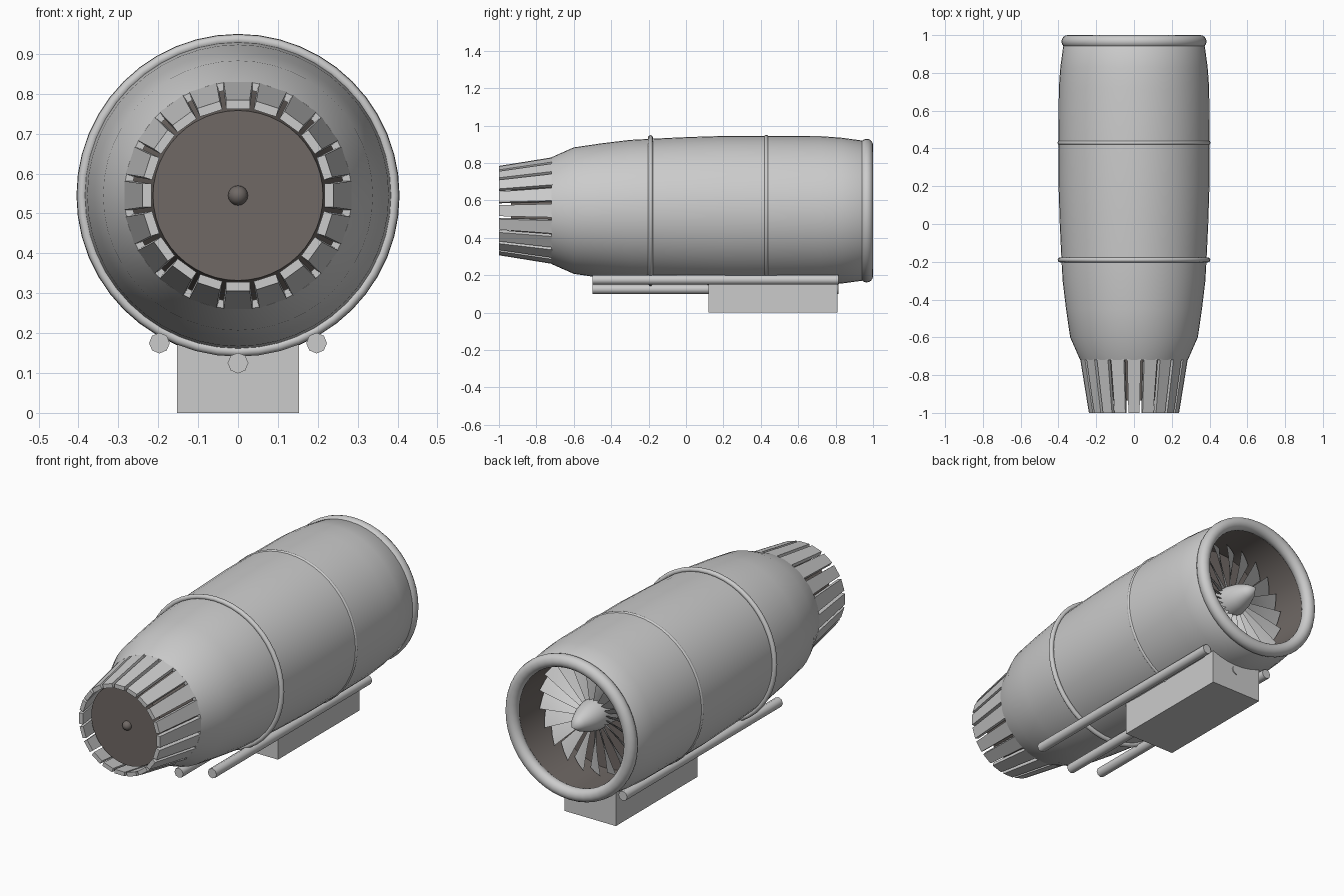
import bpy, bmesh, math
from mathutils import Matrix, Vector

if "Cube" in bpy.data.objects:
    bpy.data.objects.remove(bpy.data.objects["Cube"])

CZ = 0.545  # height of the engine axis

dark = bpy.data.materials.new("dark_metal")
dark.diffuse_color = (0.16, 0.14, 0.13, 1)
dark.use_nodes = True
dark.node_tree.nodes["Principled BSDF"].inputs["Base Color"].default_value = dark.diffuse_color


def finish(name, bm, smooth=None, mat=None, recalc=True):
    if recalc:
        bmesh.ops.recalc_face_normals(bm, faces=bm.faces)
    me = bpy.data.meshes.new(name)
    bm.to_mesh(me)
    bm.free()
    ob = bpy.data.objects.new(name, me)
    bpy.context.collection.objects.link(ob)
    if mat:
        me.materials.append(mat)
    if smooth:
        bpy.ops.object.select_all(action='DESELECT')
        ob.select_set(True)
        bpy.context.view_layer.objects.active = ob
        bpy.ops.object.shade_smooth_by_angle(angle=math.radians(smooth))
    return ob


def lathe(name, profile, n=48, closed=False, smooth=35, mat=None, center=(0, CZ)):
    """Revolve (y, radius) points around an axis parallel to y."""
    bm = bmesh.new()
    rings = []
    for y, r in profile:
        if r == 0:
            rings.append([bm.verts.new((center[0], y, center[1]))] * n)
        else:
            rings.append([bm.verts.new((center[0] + r * math.sin(2 * math.pi * k / n), y,
                                        center[1] + r * math.cos(2 * math.pi * k / n)))
                          for k in range(n)])
    pairs = list(zip(rings, rings[1:]))
    if closed:
        pairs.append((rings[-1], rings[0]))
    for a, b in pairs:
        for k in range(n):
            j = (k + 1) % n
            bm.faces.new(dict.fromkeys((a[k], a[j], b[j], b[k])))
    return finish(name, bm, smooth, mat)


def torus(name, y, major, minor, seg=12):
    ts = [2 * math.pi * i / seg for i in range(seg)]
    return lathe(name, [(y + minor * math.sin(t), major + minor * math.cos(t)) for t in ts],
                 closed=True, smooth=60)


# Outer casing, with a short return inside the nozzle end
lathe("engine_casing", [(-0.6, 0.30), (-0.72, 0.265), (-0.72, 0.285), (-0.6, 0.338), (-0.45, 0.36),
                        (-0.3, 0.378), (-0.19, 0.384), (0, 0.393), (0.22, 0.4), (0.43, 0.4),
                        (0.72, 0.398), (0.83, 0.39), (0.94, 0.375), (0.965, 0.36)])

# Intake lip and casing bands
torus("intake_lip", 0.966, 0.35, 0.034, 16)
torus("rear_band", 0.43, 0.393, 0.012)
torus("front_band", -0.19, 0.391, 0.013)

# Dark intake duct with a back wall, and dark exhaust core with a small centre knob
lathe("intake_duct", [(0.965, 0.325), (0.85, 0.325), (0.68, 0.325), (0.68, 0)], mat=dark)
lathe("exhaust_core", [(-0.6, 0.295), (-0.72, 0.255), (-0.935, 0.213), (-0.935, 0)], mat=dark)
lathe("exhaust_knob", [(-0.935 + 0.025 * math.cos(math.pi * i / 8),
                        max(0, 0.025 * math.sin(math.pi * i / 8)) if 0 < i < 8 else 0)
                       for i in range(9)], n=16, mat=dark)

# Twenty flat nozzle petals with gaps between them
bm = bmesh.new()
for i in range(20):
    rot = Matrix.Translation((0, 0, CZ)) @ Matrix.Rotation(2 * math.pi * i / 20, 4, 'Y')
    v = [bm.verts.new(rot @ Vector((s * w, y, r)))
         for y, w, ri, ro in ((-1.0, 0.0295, 0.217, 0.239), (-0.715, 0.036, 0.262, 0.285))
         for s, r in ((-1, ri), (1, ri), (1, ro), (-1, ro))]
    for f in ((0, 1, 2, 3), (7, 6, 5, 4), (0, 4, 5, 1), (1, 5, 6, 2), (2, 6, 7, 3), (3, 7, 4, 0)):
        bm.faces.new([v[k] for k in f])
finish("nozzle_petals", bm)

# Fan: twisted blades around a pointed spinner
bm = bmesh.new()
FY = 0.765
for i in range(20):
    rot = Matrix.Translation((0, FY, CZ)) @ Matrix.Rotation(2 * math.pi * i / 20, 4, 'Y')
    rows = []
    for t in (0, 0.25, 0.5, 0.75, 1):
        r = 0.05 + 0.262 * t
        half = 0.03 + 0.026 * t
        pitch = math.radians(60 - 30 * t)
        d = Vector((math.cos(pitch), math.sin(pitch), 0)) * half
        nrm = Vector((-math.sin(pitch), math.cos(pitch), 0)) * 0.004
        c = Vector((0, 0, r))
        rows.append([bm.verts.new(rot @ (c + p)) for p in (d, nrm, -d, -nrm)])
    for a, b in zip(rows, rows[1:]):
        for k in range(4):
            bm.faces.new((a[k], a[(k + 1) % 4], b[(k + 1) % 4], b[k]))
    bm.faces.new(rows[0])
    bm.faces.new(rows[-1])
finish("fan_blades", bm, 40)
lathe("fan_spinner", [(0.68, 0.08), (0.79, 0.08), (0.85, 0.066), (0.91, 0.04), (0.965, 0)], n=32)

# Three eight-sided pipes under the casing
for name, x, z in (("left_pipe", -0.197, 0.175), ("right_pipe", 0.197, 0.175),
                   ("centre_pipe", 0, 0.125)):
    lathe(name, [(-0.5, 0), (-0.5, 0.026), (0.815, 0.026), (0.815, 0)], n=8, smooth=60,
          center=(x, z))

# Mounting block
bm = bmesh.new()
bmesh.ops.create_cube(bm, size=1, matrix=Matrix.Translation((0, 0.465, 0.095))
                      @ Matrix.Diagonal((0.305, 0.69, 0.19, 1)))
finish("mount_block", bm)
